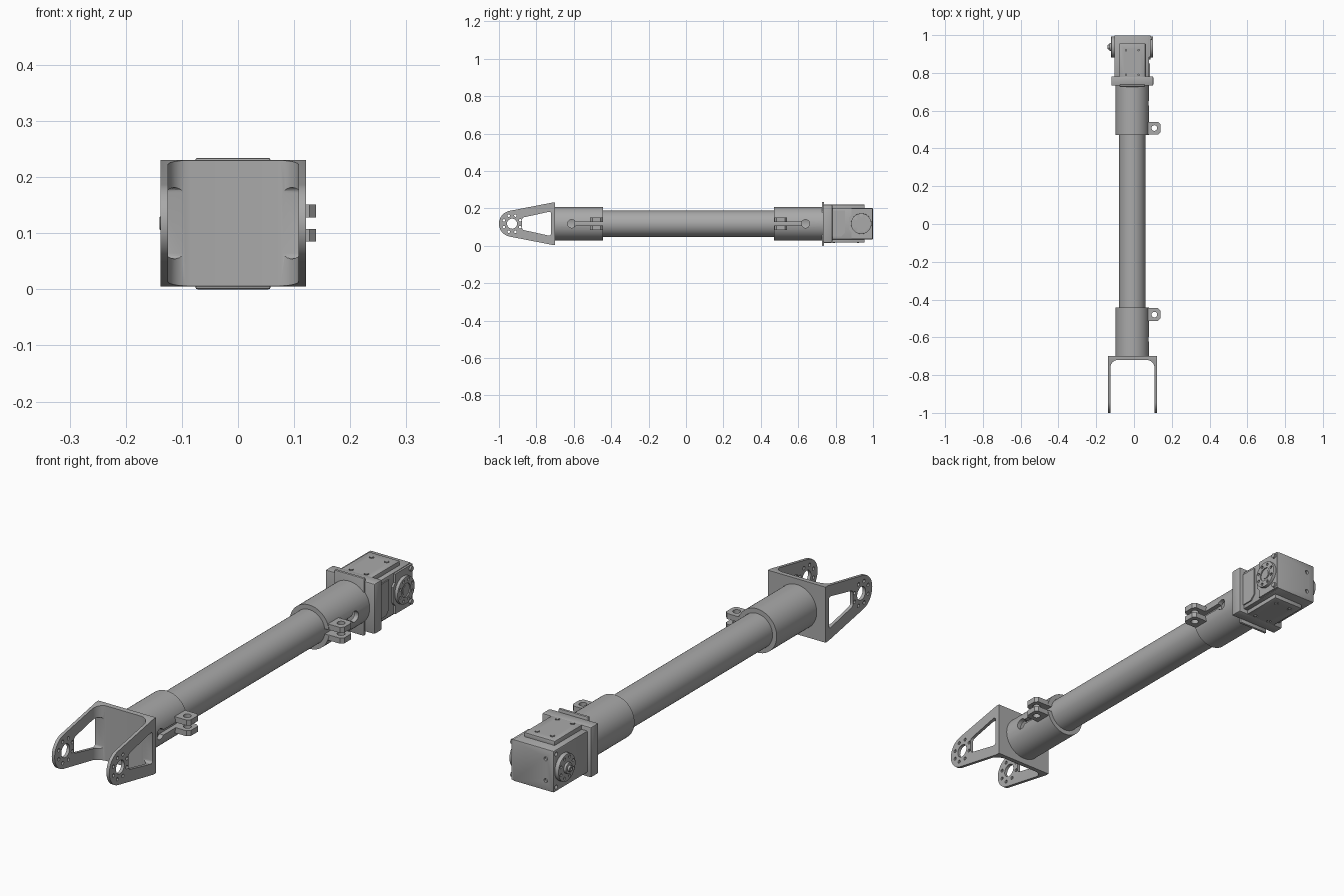
import bpy, bmesh, math
from mathutils import Matrix, Vector

if "Cube" in bpy.data.objects:
    bpy.data.objects.remove(bpy.data.objects["Cube"])

CX, CZ = -0.009, 0.118           # axis of the tube
AX = {'X': Matrix.Rotation(math.pi / 2, 4, 'Y'),
      'Y': Matrix.Rotation(math.pi / 2, 4, 'X'), 'Z': Matrix.Identity(4)}
metal = bpy.data.materials.new("grey metal")
metal.diffuse_color = (0.40, 0.40, 0.40, 1)
metal.use_nodes = True
metal.node_tree.nodes["Principled BSDF"].inputs["Base Color"].default_value = metal.diffuse_color


def finish(name, bm):
    bmesh.ops.recalc_face_normals(bm, faces=bm.faces[:])
    me = bpy.data.meshes.new(name)
    bm.to_mesh(me)
    bm.free()
    me.materials.append(metal)
    ob = bpy.data.objects.new(name, me)
    bpy.context.collection.objects.link(ob)
    return ob


def box(name, lo, hi, bevel=0.0):
    bm = bmesh.new()
    bmesh.ops.create_cube(bm, size=1)
    for v in bm.verts:
        v.co = Vector([(l + h) / 2 + c * (h - l) for l, h, c in zip(lo, hi, v.co)])
    if bevel:
        bmesh.ops.bevel(bm, geom=bm.edges[:], offset=bevel, segments=2, profile=0.5, affect='EDGES')
    return finish(name, bm)


def cyls(name, centres, r, length, axis, segs=24, bevel=0.0):
    """One or more equal cylinders, each centred on a point."""
    bm = bmesh.new()
    for c in centres:
        bmesh.ops.create_cone(bm, cap_ends=True, segments=segs, radius1=r, radius2=r, depth=length,
                              matrix=Matrix.Translation(c) @ AX[axis])
    if bevel:
        rims = [e for e in bm.edges if any(len(f.verts) > 4 for f in e.link_faces)]
        bmesh.ops.bevel(bm, geom=rims, offset=bevel, segments=2, profile=0.5, affect='EDGES')
    return finish(name, bm)


def prism(name, pts, axis, lo, hi, rnd=0.0):
    """Extrude a profile (yz along X, or xy along Z)."""
    bm = bmesh.new()
    put = (lambda p, t: (t, p[0], p[1])) if axis == 'X' else (lambda p, t: (p[0], p[1], t))
    a = [bm.verts.new(put(p, lo)) for p in pts]
    b = [bm.verts.new(put(p, hi)) for p in pts]
    n = len(pts)
    bm.faces.new(a)
    bm.faces.new(b)
    for i in range(n):
        bm.faces.new((a[i], a[(i + 1) % n], b[(i + 1) % n], b[i]))
    if rnd:
        long_edges = [bm.edges.get((a[i], b[i])) for i in range(n)]
        bmesh.ops.bevel(bm, geom=long_edges, offset=rnd, segments=4, profile=0.5, affect='EDGES')
    return finish(name, bm)


def combine(ob, other, op='DIFFERENCE'):
    mod = ob.modifiers.new("cut", 'BOOLEAN')
    mod.operation, mod.object, mod.solver = op, other, 'EXACT'
    me = bpy.data.meshes.new_from_object(ob.evaluated_get(bpy.context.evaluated_depsgraph_get()))
    ob.modifiers.clear()
    ob.data = me
    bpy.data.objects.remove(other)


def arc(cx, cy, r, a0, a1, n):
    return [(cx + r * math.cos(math.radians(a0 + (a1 - a0) * i / n)),
             cy + r * math.sin(math.radians(a0 + (a1 - a0) * i / n))) for i in range(n + 1)]


def ring(x, y, r, n=8):
    return [(x, y + r * math.cos(2 * math.pi * (i + .5) / n), CZ + r * math.sin(2 * math.pi * (i + .5) / n))
            for i in range(n)]


# Fork: U-shaped plan trimmed by the tapered side profile
L, R, T = -0.138, 0.121, 0.013
plan = [(L, -1.02), (L, -0.70), (R, -0.70), (R, -1.02), (R - T, -1.02)]
plan += arc(R - T - 0.04, -0.76, 0.04, 0, 90, 8) + arc(L + T + 0.04, -0.76, 0.04, 90, 180, 8)
plan += [(L + T, -1.02)]
fork = prism("fork", plan, 'Z', -0.05, 0.3)
side = arc(-0.93, CZ, 0.07, 101.2, 258.8, 24)
side += [(-0.715, 0.005), (-0.69, 0.005), (-0.69, 0.231), (-0.715, 0.231)]
combine(fork, prism("side_profile", side, 'X', -0.3, 0.3), 'INTERSECT')
window = [(-0.722, 0.184), (-0.877, 0.150), (-0.877, 0.086), (-0.722, 0.052)]
combine(fork, prism("window_cutter", window, 'X', -0.3, 0.3, 0.012))
combine(fork, cyls("pivot_cutter", [(0, -0.93, CZ)], 0.027, 0.6, 'X', 32))
combine(fork, cyls("bolt_cutter", ring(0, -0.93, 0.047), 0.007, 0.6, 'X', 12))

# Main tube
cyls("main_tube", [(CX, 0.01, CZ)], 0.07, 1.22, 'Y', 64)

# Split clamp collars; s points from the open end towards the closed end
for name, s, end, base in (("front_collar", -1, -0.443, -0.705), ("rear_collar", 1, 0.471, 0.735)):
    at = lambda d: end + s * d
    span = lambda a, b: sorted((at(a), at(b)))
    collar = cyls(name, [(CX, (end + base) / 2, CZ)], 0.089, abs(base - end), 'Y', 64)
    y0, y1 = span(0.002, 0.07)
    x1 = 0.139
    ear = prism("ear", [(0.03, y0), (x1 - 0.012, y0), (x1, y0 + 0.012), (x1, y1 - 0.012),
                        (x1 - 0.012, y1), (0.03, y1)], 'Z', CZ - 0.033, CZ + 0.033)
    combine(collar, ear, 'UNION')
    combine(collar, cyls("bore_cutter", [(CX, (at(-0.1) + at(0.235)) / 2, CZ)], 0.0702, 0.335, 'Y', 64))
    y0, y1 = span(-0.05, 0.16)
    combine(collar, box("slit_cutter", (0.0, y0, CZ - 0.0105), (0.2, y1, CZ + 0.0105)))
    combine(collar, cyls("relief_cutter", [(0.08, at(0.168), CZ)], 0.022, 0.16, 'X', 32))
    combine(collar, cyls("screw_cutter", [(0.108, at(0.037), CZ)], 0.015, 0.2, 'Z', 24))

# Motor bracket: flange, lip and two arms holding the motor
box("bracket_flange", (-0.12, 0.732, 0.016), (0.102, 0.782, 0.221), 0.006)
box("bracket_lip", (-0.076, 0.726, 0.0), (0.058, 0.738, 0.2345), 0.004)
for name, z0, z1, face in (("upper_arm_plate", 0.195, 0.22, 0.22), ("lower_arm_plate", 0.017, 0.042, 0.017)):
    arm = box(name, (-0.078, 0.77, z0), (0.06, 0.955, z1), 0.002)
    spots = [(x, y, face) for x in (-0.043, 0.025) for y in (0.79, 0.92)]
    combine(arm, cyls("arm_screw_cutter", spots, 0.009, 0.012, 'Z', 16))
    cyls(name + "_screws", spots, 0.006, 0.004, 'Z', 12)

# Motor body with corner screw holes
motor = box("motor_body", (-0.104, 0.775, 0.034), (0.08, 0.999, 0.203), 0.004)
corner = [(-0.104, 0.983, z) for z in (0.052, 0.186)]
combine(motor, cyls("corner_cutter", corner, 0.008, 0.02, 'X', 16))
combine(motor, cyls("back_cutter", [(-0.068, 0.999, z) for z in (0.075, 0.163)], 0.008, 0.02, 'Y', 16))

# Output side cover, stepped panel and horn
cover = [(0.885, 0.037), (0.997, 0.037), (0.997, 0.2), (0.885, 0.2), (0.885, 0.165), (0.872, 0.15),
         (0.872, 0.086), (0.885, 0.072)]
prism("output_cover", cover, 'X', 0.078, 0.088)
panel = [(0.782, 0.05), (0.83, 0.05), (0.85, 0.07), (0.85, 0.19), (0.782, 0.19)]
prism("side_panel", panel, 'X', 0.078, 0.085)
cyls("cover_screws", [(0.09, 0.983, z) for z in (0.052, 0.186)], 0.010, 0.012, 'X', 16)
horn = cyls("output_horn", [(0.088, 0.937, CZ)], 0.055, 0.026, 'X', 48, 0.002)
combine(horn, cyls("horn_recess_cutter", [(0.101, 0.937, CZ)], 0.028, 0.01, 'X', 32))
combine(horn, cyls("horn_bolt_cutter", ring(0.101, 0.937, 0.042), 0.006, 0.016, 'X', 12))
cyls("horn_hub", [(0.093, 0.937, CZ)], 0.018, 0.01, 'X', 24)

# Idler side disc and pivot
idler = cyls("idler_disc", [(-0.11, 0.937, CZ)], 0.055, 0.022, 'X', 48, 0.002)
combine(idler, cyls("idler_bolt_cutter", ring(-0.121, 0.937, 0.042), 0.006, 0.012, 'X', 12))
cyls("idler_hub", [(-0.124, 0.937, CZ)], 0.022, 0.014, 'X', 24, 0.002)
pin = cyls("idler_pin", [(-0.13, 0.937, CZ)], 0.012, 0.02, 'X', 20, 0.002)
combine(pin, cyls("pin_cutter", [(-0.14, 0.937, CZ)], 0.006, 0.016, 'X', 12))

# Smooth round faces, keep edges sharp
bpy.ops.object.select_all(action='DESELECT')
for ob in bpy.context.scene.objects:
    ob.select_set(True)
    bpy.context.view_layer.objects.active = ob
bpy.ops.object.shade_smooth_by_angle(angle=math.radians(30))
